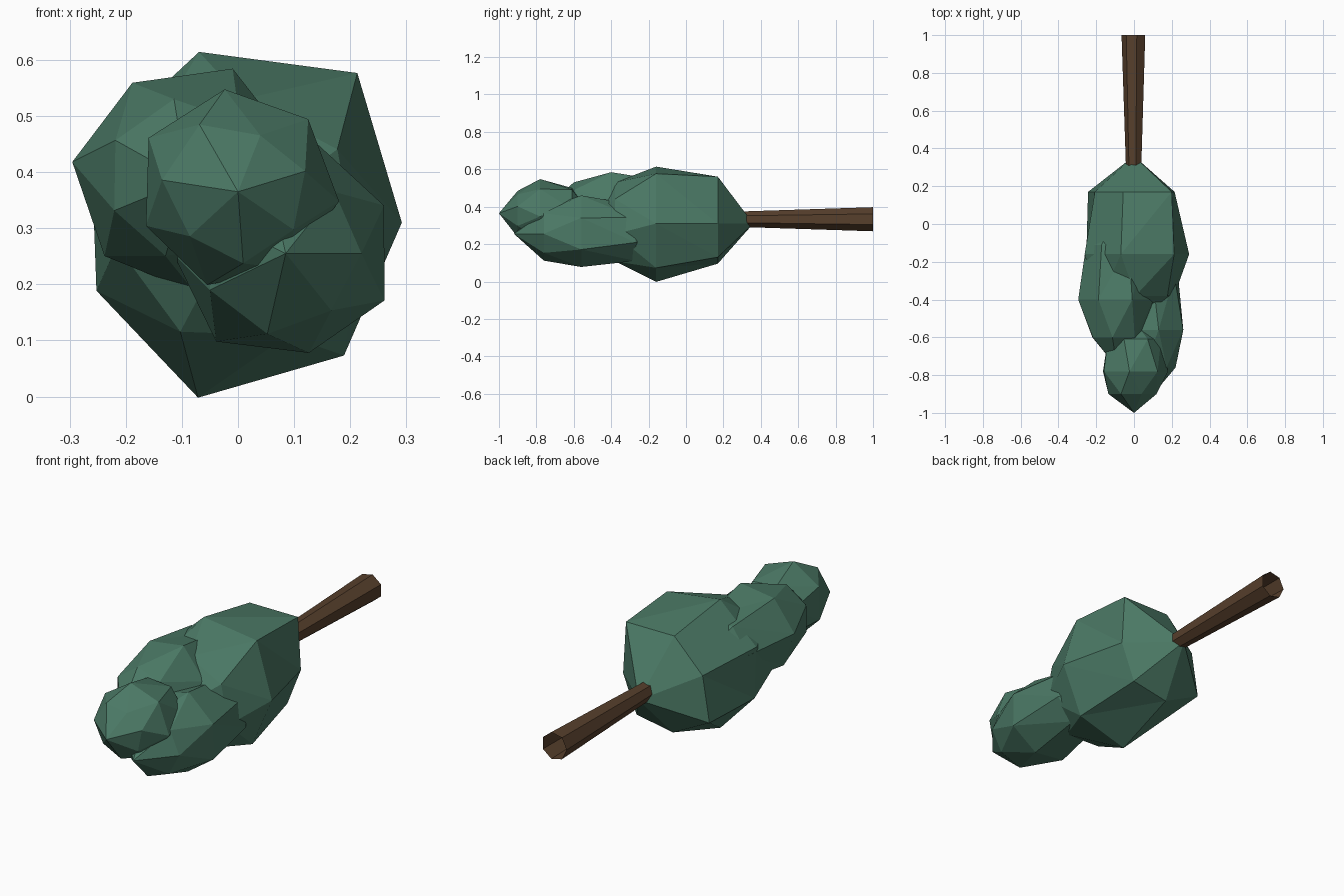
import bpy
import bmesh
from math import sin, cos, radians, tau

if "Cube" in bpy.data.objects:
    bpy.data.objects.remove(bpy.data.objects["Cube"])

SIDES = 7


def material(name, color):
    m = bpy.data.materials.new(name)
    m.diffuse_color = (*color, 1)
    m.use_nodes = True
    m.node_tree.nodes["Principled BSDF"].inputs["Base Color"].default_value = m.diffuse_color
    return m


green = material("leaf_green", (0.07, 0.19, 0.13))
brown = material("bark_brown", (0.095, 0.05, 0.025))


def lathe_y(name, center, rings, mat, poles=None):
    """Stack of 7-sided rings along y: (y, phase in degrees, radii)."""
    cx, cz = center
    bm = bmesh.new()
    loops = []
    for y, phase, radii in rings:
        loop = []
        for i, r in enumerate(radii):
            a = radians(phase) + tau * i / SIDES
            loop.append(bm.verts.new((cx + r * cos(a), y, cz + r * sin(a))))
        loops.append(loop)
    for a, b in zip(loops, loops[1:]):
        for i in range(SIDES):
            j = (i + 1) % SIDES
            bm.faces.new((a[i], a[j], b[i]))
            bm.faces.new((b[i], a[j], b[j]))
    if poles:
        for y, loop in zip(poles, (loops[0], loops[-1])):
            tip = bm.verts.new((cx, y, cz))
            for i in range(SIDES):
                bm.faces.new((loop[i], loop[(i + 1) % SIDES], tip))
    bmesh.ops.recalc_face_normals(bm, faces=bm.faces)
    mesh = bpy.data.meshes.new(name)
    bm.to_mesh(mesh)
    bm.free()
    mesh.materials.append(mat)
    obj = bpy.data.objects.new(name, mesh)
    bpy.context.collection.objects.link(obj)
    return obj


# Large clump next to the trunk
lathe_y("foliage_base", (0, 0.31), [
    (-0.38, -15, (0.22,) * SIDES),
    (-0.16, 0, (0.292, 0.341, 0.312, 0.29, 0.28, 0.32, 0.303)),
    (0.17, 0, (0.215, 0.32, 0.257, 0.23, 0.27, 0.22, 0.23)),
], green, poles=(-0.56, 0.36))

# Upper left clump
lathe_y("foliage_left", (-0.09, 0.385), [
    (-0.60, 48, (0.14, 0.147, 0.147, 0.141, 0.14, 0.14, 0.14)),
    (-0.40, 68, (0.215, 0.20, 0.208, 0.20, 0.20, 0.20, 0.20)),
    (-0.11, 68, (0.165,) * SIDES),
], green, poles=(-0.76, 0.07))

# Lower right clump
lathe_y("foliage_right", (0.085, 0.255), [
    (-0.76, 0, (0.135, 0.14, 0.14, 0.14, 0.15, 0.147, 0.13)),
    (-0.56, 26, (0.195, 0.21, 0.20, 0.20, 0.20, 0.182, 0.195)),
    (-0.27, 34, (0.155,) * SIDES),
], green, poles=(-0.92, -0.09))

# Small clump at the tip
lathe_y("foliage_tip", (0, 0.365), [
    (-0.90, 17, (0.125, 0.108, 0.138, 0.137, 0.117, 0.128, 0.12)),
    (-0.78, 46, (0.18, 0.184, 0.186, 0.175, 0.175, 0.165, 0.181)),
    (-0.61, 60, (0.145,) * SIDES),
], green, poles=(-1.0, -0.51))

# Tapered, open-ended trunk
lathe_y("trunk", (0, 0.333), [
    (0.28, 180 / SIDES, (0.042,) * SIDES),
    (1.00, 180 / SIDES, (0.066,) * SIDES),
], brown)
